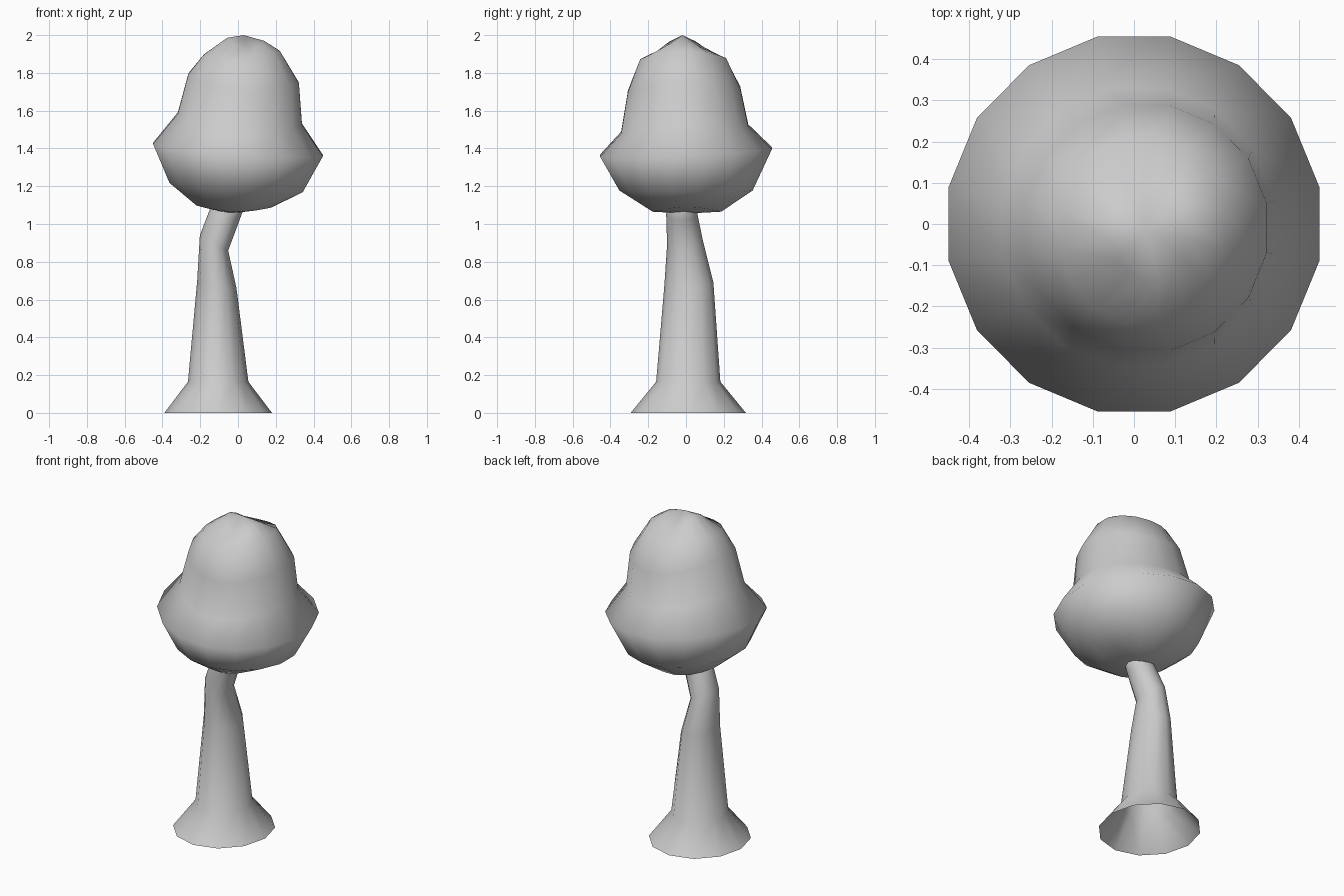
import bpy
from math import sin, cos, pi


def loft(name, sides, rings, bottom=None, top=None, phase=0.0):
    """Skin a stack of rings: (cx, cy, rx, ry, z, tilt_x, tilt_y, saddle)."""
    verts, faces = [], []
    for cx, cy, rx, ry, z, tx, ty, saddle in rings:
        for i in range(sides):
            a = 2 * pi * i / sides + phase
            verts.append((cx + rx * cos(a), cy + ry * sin(a),
                          z + tx * cos(a) + ty * sin(a) + saddle * cos(2 * a)))
    for k in range(len(rings) - 1):
        for i in range(sides):
            j = (i + 1) % sides
            lo, hi = k * sides, (k + 1) * sides
            faces.append((lo + i, lo + j, hi + j, hi + i))
    last = (len(rings) - 1) * sides
    if bottom:
        verts.append(bottom)
        p = len(verts) - 1
        faces += [((i + 1) % sides, i, p) for i in range(sides)]
    if top:
        verts.append(top)
        p = len(verts) - 1
        faces += [(last + i, last + (i + 1) % sides, p) for i in range(sides)]
    mesh = bpy.data.meshes.new(name)
    mesh.from_pydata(verts, [], faces)
    mesh.shade_smooth()
    obj = bpy.data.objects.new(name, mesh)
    bpy.context.collection.objects.link(obj)
    return obj


# Trunk: flared open foot, taper, then a bend towards the crown
loft("trunk", 12, [
    (-0.105, 0.012, 0.285, 0.305, 0.00, 0, 0, 0),
    (-0.105, 0.012, 0.160, 0.170, 0.165, 0, 0, 0),
    (-0.112, 0.015, 0.104, 0.130, 0.68, -0.02, 0.01, 0),
    (-0.127, -0.005, 0.075, 0.095, 0.90, -0.04, 0.01, 0),
    (-0.070, -0.022, 0.078, 0.083, 1.05, -0.03, 0, 0),
    (-0.025, -0.022, 0.070, 0.075, 1.15, -0.03, 0, 0),
], top=(-0.02, -0.02, 1.18))

# Crown: wide lower bulge with a taller dome rising out of it
loft("crown", 16, [
    (-0.02, 0.005, 0.205, 0.185, 1.080, -0.005, 0, 0.015),
    (-0.01, 0.0, 0.360, 0.360, 1.188, -0.025, 0, 0.006),
    (0.00, 0.0, 0.458, 0.463, 1.388, -0.033, 0.020, 0.007),
    (0.01, -0.007, 0.335, 0.343, 1.530, -0.030, 0.020, 0.030),
    (0.03, -0.010, 0.298, 0.303, 1.742, -0.025, 0.010, 0.032),
    (0.02, -0.015, 0.205, 0.232, 1.890, 0.010, 0.003, 0.018),
    (0.04, -0.018, 0.100, 0.120, 1.950, -0.008, 0, 0.030),
], bottom=(-0.05, 0.0, 1.055), top=(0.03, -0.02, 2.0), phase=pi / 16)
